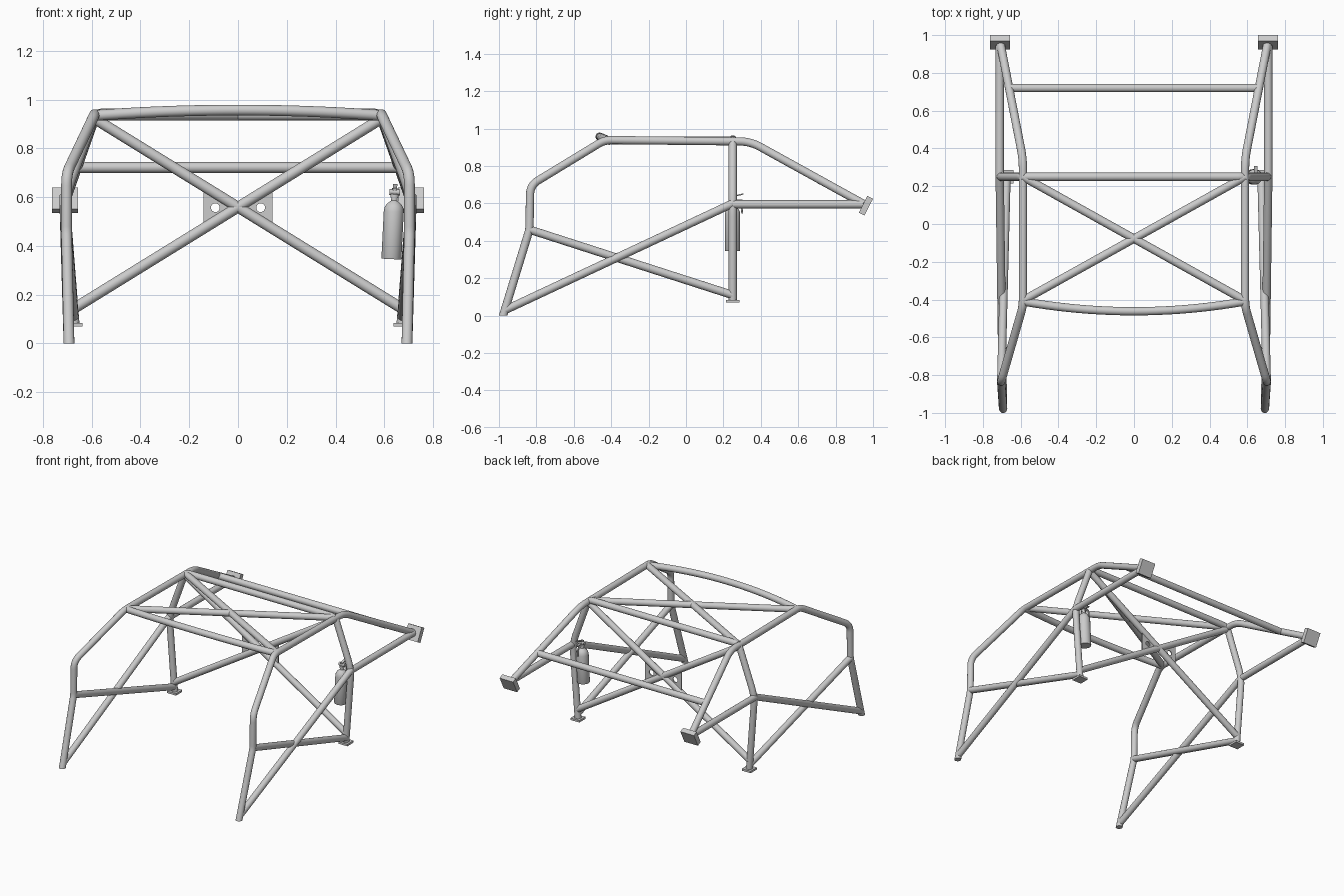
import bpy, bmesh, math
from mathutils import Vector, Matrix

if "Cube" in bpy.data.objects:
    bpy.data.objects.remove(bpy.data.objects["Cube"])

R = 0.022


def smooth(ob):
    bpy.ops.object.select_all(action='DESELECT')
    ob.select_set(True)
    bpy.context.view_layer.objects.active = ob
    bpy.ops.object.shade_smooth_by_angle(angle=math.radians(35))
    return ob


def mesh_object(name, bm):
    bmesh.ops.recalc_face_normals(bm, faces=bm.faces[:])
    me = bpy.data.meshes.new(name)
    bm.to_mesh(me)
    bm.free()
    ob = bpy.data.objects.new(name, me)
    bpy.context.collection.objects.link(ob)
    return ob


def rounded(pts, bends):
    """Replace inner corners by quadratic arcs starting `bend` away from each corner."""
    pts = [Vector(p) for p in pts]
    out = [pts[0]]
    for i in range(1, len(pts) - 1):
        p, b = pts[i], bends[i - 1]
        a = p + (pts[i - 1] - p).normalized() * b
        c = p + (pts[i + 1] - p).normalized() * b
        for k in range(9):
            t = k / 8
            out.append(a * (1 - t) ** 2 + p * 2 * t * (1 - t) + c * t * t)
    return out + [pts[-1]]


def tube(name, pts, bends=None, r=R):
    pts = rounded(pts, bends) if bends else [Vector(p) for p in pts]
    cu = bpy.data.curves.new(name, 'CURVE')
    cu.dimensions = '3D'
    cu.bevel_depth, cu.bevel_resolution, cu.use_fill_caps = r, 6, True
    sp = cu.splines.new('POLY')
    sp.points.add(len(pts) - 1)
    for q, p in zip(sp.points, pts):
        q.co = (*p, 1)
    ob = bpy.data.objects.new(name, cu)
    bpy.context.collection.objects.link(ob)
    bpy.ops.object.select_all(action='DESELECT')
    ob.select_set(True)
    bpy.context.view_layer.objects.active = ob
    bpy.ops.object.convert(target='MESH')
    return smooth(bpy.context.view_layer.objects.active)


def box(name, loc, size, rot=None):
    bm = bmesh.new()
    m = Matrix.Translation(loc) @ (rot or Matrix()) @ Matrix.Diagonal((*size, 1))
    bmesh.ops.create_cube(bm, size=1, matrix=m)
    return mesh_object(name, bm)


def lathe(name, profile, matrix, n=28):
    bm = bmesh.new()
    rings = [[bm.verts.new((r * math.cos(2 * math.pi * k / n), r * math.sin(2 * math.pi * k / n), z))
              for k in range(n)] for r, z in profile]
    for a, b in zip(rings, rings[1:]):
        for k in range(n):
            bm.faces.new((a[k], a[(k + 1) % n], b[(k + 1) % n], b[k]))
    bm.faces.new(rings[0])
    bm.faces.new(rings[-1])
    bm.transform(matrix)
    return smooth(mesh_object(name, bm))


# Main hoop behind the seats
half = [(0.672, 0.25, 0.08), (0.713, 0.25, 0.60), (0.588, 0.25, 0.942)]
tube("main_hoop", half + [(-x, y, z) for x, y, z in reversed(half)], [0.07, 0.04, 0.04, 0.07])

# Arched windscreen bar
tube("windscreen_bar", [(0.588 * t, -0.462 + 0.052 * t * t, 0.957 - 0.022 * t * t)
                        for t in [k / 10 - 1 for k in range(21)]])

# Rear cross bar
tube("rear_cross_bar", [(-0.657, 0.72, 0.722), (0.657, 0.72, 0.722)])

for s, side in ((-1, "left"), (1, "right")):
    # Front pillar, roof rail and rear stay in one bent tube, cut flat at the floor
    rail = tube("side_rail_" + side, [
        (s * 0.692, -0.990, -0.04), (s * 0.703, -0.837, 0.46), (s * 0.703, -0.833, 0.697),
        (s * 0.588, -0.435, 0.939), (s * 0.588, 0.345, 0.931), (s * 0.706, 0.95, 0.597)],
        [0.02, 0.05, 0.04, 0.06])
    bm = bmesh.new()
    bm.from_mesh(rail.data)
    cut = bmesh.ops.bisect_plane(bm, geom=bm.verts[:] + bm.edges[:] + bm.faces[:],
                                 plane_co=(0, 0, 0), plane_no=(0, 0, 1), clear_inner=True)
    bmesh.ops.edgeloop_fill(bm, edges=[e for e in cut["geom_cut"] if isinstance(e, bmesh.types.BMEdge)])
    bm.to_mesh(rail.data)
    bm.free()
    smooth(rail)

    # Door cross and lower rear stay
    tube("door_bar_falling_" + side, [(s * 0.703, -0.837, 0.46), (s * 0.675, 0.25, 0.11)])
    tube("door_bar_rising_" + side, [(s * 0.694, -0.967, 0.03), (s * 0.711, 0.25, 0.60)])
    tube("lower_rear_stay_" + side, [(s * 0.711, 0.25, 0.595), (s * 0.711, 0.945, 0.595)])

    # Diagonals in the main hoop and the roof
    tube("hoop_diagonal_" + side, [(s * 0.585, 0.25, 0.92), (-s * 0.675, 0.25, 0.142)])
    tube("roof_diagonal_" + side, [(s * 0.588, 0.25, 0.937), (-s * 0.588, -0.405, 0.937)])

    # Mounting plates
    box("hoop_foot_plate_" + side, (s * 0.672, 0.25, 0.077), (0.07, 0.07, 0.014))
    box("rear_mount_plate_" + side, (s * 0.709, 0.962, 0.588), (0.106, 0.034, 0.1),
        Matrix.Rotation(math.radians(-27), 4, 'X'))

    # Triangular gusset with a round hole
    cu = bpy.data.curves.new("gusset_" + side, 'CURVE')
    cu.dimensions, cu.fill_mode, cu.extrude = '2D', 'BOTH', 0.004
    hole = [(s * 0.093 + 0.018 * math.cos(a * math.pi / 12), 0.018 * math.sin(a * math.pi / 12))
            for a in range(24)]
    for loop in ([(0, 0), (s * 0.142, 0.088), (s * 0.142, -0.088)], hole):
        sp = cu.splines.new('POLY')
        sp.points.add(len(loop) - 1)
        sp.use_cyclic_u = True
        for q, p in zip(sp.points, loop):
            q.co = (*p, 0, 1)
    ob = bpy.data.objects.new("gusset_" + side, cu)
    ob.matrix_world = Matrix.Translation((0, 0.25, 0.557)) @ Matrix.Rotation(math.pi / 2, 4, 'X')
    bpy.context.collection.objects.link(ob)
    bpy.ops.object.select_all(action='DESELECT')
    ob.select_set(True)
    bpy.context.view_layer.objects.active = ob
    bpy.ops.object.convert(target='MESH')

# Fire extinguisher, leaning with the hoop
lean = Matrix.Translation((0.629, 0.249, 0.346)) @ Matrix.Rotation(0.05, 4, 'Y')
lathe("extinguisher_body", [(0.039, 0), (0.041, 0.004), (0.041, 0.195), (0.038, 0.212), (0.030, 0.226),
                            (0.018, 0.236), (0.013, 0.240), (0.013, 0.262)], lean)
lathe("extinguisher_valve", [(0.017, 0.252), (0.017, 0.266), (0.011, 0.268), (0.011, 0.292)], lean, 16)
lathe("extinguisher_gauge", [(0.012, -0.022), (0.012, 0.022)],
      lean @ Matrix.Translation((0, 0, 0.275)) @ Matrix.Rotation(math.pi / 2, 4, 'Y'), 16)


def on_bottle(*pts):
    return [lean @ Vector(p) for p in pts]


tilt = lean.to_3x3().to_4x4()
box("extinguisher_lever", lean @ Vector((0, 0.022, 0.296)), (0.018, 0.075, 0.006),
    tilt @ Matrix.Rotation(0.25, 4, 'X'))
box("extinguisher_handle", lean @ Vector((0, 0.022, 0.272)), (0.016, 0.06, 0.006), tilt)
tube("extinguisher_nozzle", on_bottle((0, 0, 0.262), (0, 0.046, 0.25), (0, 0.052, 0.20)), [0.015], 0.005)
